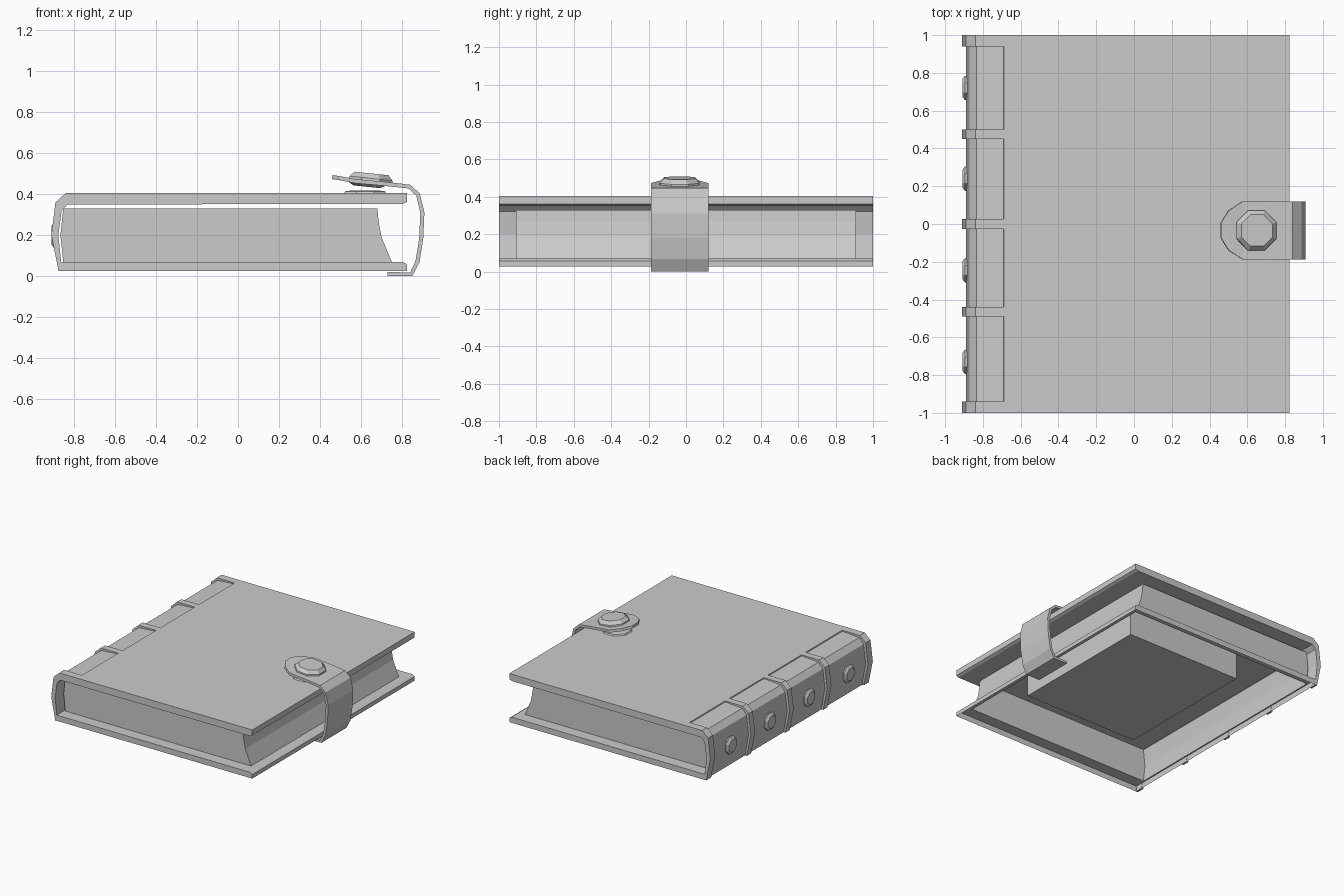
import bpy
import bmesh
import math
from mathutils import Matrix

cube = bpy.data.objects.get("Cube")
if cube:
    bpy.data.objects.remove(cube, do_unlink=True)

grey = bpy.data.materials.new("plain grey")
grey.use_nodes = True
GREY = (0.6, 0.6, 0.6, 1)
grey.diffuse_color = GREY
grey.node_tree.nodes["Principled BSDF"].inputs["Base Color"].default_value = GREY


def finish(bm, name, fix_normals=True):
    bmesh.ops.remove_doubles(bm, verts=bm.verts, dist=0.0005)
    if fix_normals:
        bmesh.ops.recalc_face_normals(bm, faces=bm.faces)
    mesh = bpy.data.meshes.new(name)
    bm.to_mesh(mesh)
    bm.free()
    mesh.materials.append(grey)
    obj = bpy.data.objects.new(name, mesh)
    bpy.context.collection.objects.link(obj)
    return obj


def extrude(bm, profile, y0, y1, skip=()):
    """Extrude an xz outline along y, leaving out the side faces in skip."""
    a = [bm.verts.new((x, y0, z)) for x, z in profile]
    b = [bm.verts.new((x, y1, z)) for x, z in profile]
    n = len(profile)
    for i in range(n):
        if i not in skip:
            j = (i + 1) % n
            bm.faces.new((a[i], a[j], b[j], b[i]))
    bm.faces.new(a[::-1])
    bm.faces.new(b)


def frame(bm, outer, inner, z):
    """Flat rectangular frame; each rectangle is x0, x1, y0, y1."""
    def corners(r):
        x0, x1, y0, y1 = r
        return [bm.verts.new((x, y, z)) for x, y in
                ((x0, y0), (x1, y0), (x1, y1), (x0, y1))]
    o, i = corners(outer), corners(inner)
    for k in range(4):
        m = (k + 1) % 4
        bm.faces.new((o[k], o[m], i[m], i[k]))


def stud(name, rings, matrix, sides=8):
    """Faceted button lofted through (radius, height) rings."""
    bm = bmesh.new()
    loops = []
    for r, h in rings:
        loops.append([bm.verts.new((r * math.cos(t), r * math.sin(t), h))
                      for t in [(k + 0.5) * math.tau / sides for k in range(sides)]])
    for lo, hi in zip(loops, loops[1:]):
        for k in range(sides):
            m = (k + 1) % sides
            bm.faces.new((lo[k], lo[m], hi[m], hi[k]))
    bm.faces.new(loops[0][::-1])
    bm.faces.new(loops[-1])
    bm.transform(matrix)
    return finish(bm, name)


# Cover: boards and spine in one C profile, lower board open underneath
inner_spine = [(-0.83, 0.35), (-0.86, 0.32), (-0.876, 0.2), (-0.862, 0.07)]
cover = ([(-0.86, 0.026), (-0.89, 0.2), (-0.872, 0.345), (-0.835, 0.387),
          (-0.69, 0.397), (-0.688, 0.405), (0.823, 0.405), (0.823, 0.362),
          (0.803, 0.352)]
         + inner_spine + [(0.803, 0.07), (0.823, 0.058), (0.823, 0.026)])
bm = bmesh.new()
last = len(cover) - 1
extrude(bm, cover, -1, 1, skip=(12, last))
frame(bm, (-0.862, 0.803, -1, 1), (-0.852, 0.75, -0.91, 0.91), 0.07)
finish(bm, "cover")

# Page block: hollow shell with a sunken compartment in its top
pages = [(-0.852, 0.07), (-0.866, 0.2), (-0.852, 0.33), (0.68, 0.33),
         (0.685, 0.27), (0.7, 0.19), (0.75, 0.07)]
bm = bmesh.new()
extrude(bm, pages, -0.91, 0.91, skip=(2, 6))
well = (-0.43, 0.56, -0.52, 0.63)
frame(bm, (-0.852, 0.68, -0.91, 0.91), well, 0.33)
x0, x1, y0, y1 = well
rim = [(x0, y0), (x1, y0), (x1, y1), (x0, y1)]
top = [bm.verts.new((x, y, 0.33)) for x, y in rim]
low = [bm.verts.new((x, y, 0.08)) for x, y in rim]
for k in range(4):
    m = (k + 1) % 4
    bm.faces.new((top[k], top[m], low[m], low[k]))
bm.faces.new(low)
finish(bm, "page_block")

# Raised bands across the spine, level with the upper board
band = [(-0.688, 0.405), (-0.84, 0.405), (-0.89, 0.36), (-0.91, 0.2),
        (-0.875, 0.026), (-0.858, 0.026), (-0.888, 0.2), (-0.87, 0.34),
        (-0.83, 0.385), (-0.688, 0.395)]
for i, y in enumerate((-0.97, -0.465, 0, 0.475, 0.97)):
    bm = bmesh.new()
    half = 0.03 if abs(y) > 0.9 else 0.026
    extrude(bm, band, y - half, y + half)
    finish(bm, f"spine_band_{i + 1}")

# Spine studs
for i, y in enumerate((-0.73, -0.245, 0.24, 0.72)):
    turn = Matrix.Translation((-0.882, y, 0.2)) @ Matrix.Rotation(-math.pi / 2, 4, 'Y')
    stud(f"spine_stud_{i + 1}", [(0.068, 0), (0.07, 0.013), (0.05, 0.027)], turn)

# Strap: (x, z, half width) along its path, from flap tip to underside
MID = -0.034
path = [(0.46, 0.483, 0.04), (0.5, 0.477, 0.105), (0.575, 0.463, 0.154),
        (0.7, 0.452, 0.154), (0.835, 0.437, 0.154), (0.878, 0.398, 0.154),
        (0.899, 0.31, 0.154), (0.893, 0.18, 0.154), (0.875, 0.07, 0.154),
        (0.845, 0.01, 0.154), (0.73, 0.01, 0.154)]
bm = bmesh.new()
rows = [[bm.verts.new((x, MID + s * w, z)) for s in (-1, 1)] for x, z, w in path]
for p, q in zip(rows, rows[1:]):
    bm.faces.new((p[0], q[0], q[1], p[1]))
strap = finish(bm, "strap", fix_normals=False)
thick = strap.modifiers.new("thickness", 'SOLIDIFY')
thick.thickness = 0.02
thick.offset = 0

# Clasp: button on the flap, its back, and the snap on the cover
tilt = Matrix.Rotation(math.radians(6), 4, 'Y')
stud("clasp_button", [(0.116, 0), (0.114, 0.014), (0.09, 0.038)],
     Matrix.Translation((0.647, MID, 0.463)) @ tilt)
stud("clasp_back", [(0.07, -0.02), (0.11, 0)],
     Matrix.Translation((0.63, MID, 0.456)) @ tilt)
stud("cover_snap", [(0.112, 0), (0.105, 0.01), (0.07, 0.014)],
     Matrix.Translation((0.62, MID, 0.404)))
